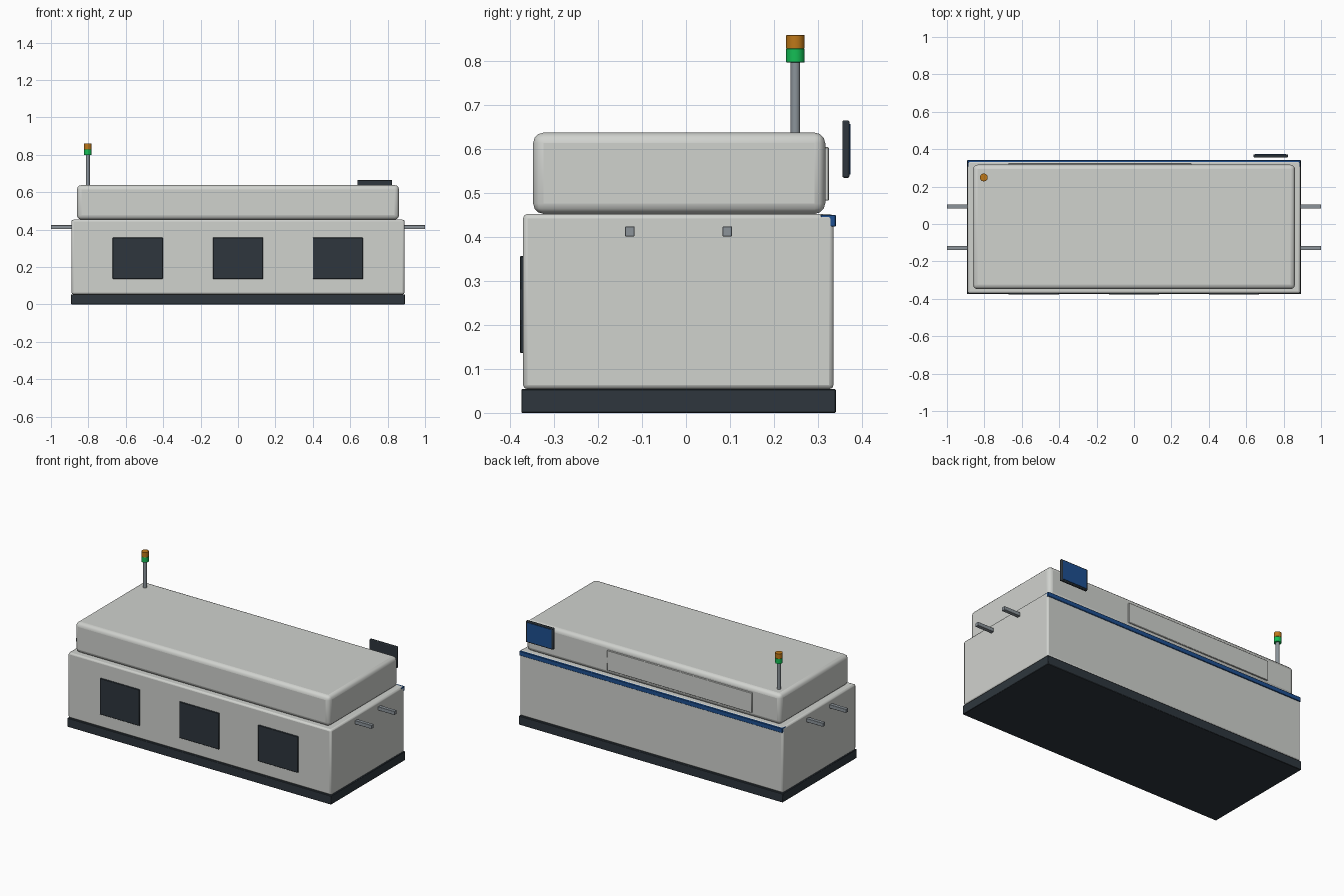
import bpy, math

if "Cube" in bpy.data.objects:
    bpy.data.objects.remove(bpy.data.objects["Cube"])


def material(name, srgb):
    m = bpy.data.materials.new(name)
    lin = [((c / 255 + 0.055) / 1.055) ** 2.4 for c in srgb]
    m.diffuse_color = (*lin, 1)
    m.use_nodes = True
    m.node_tree.nodes["Principled BSDF"].inputs["Base Color"].default_value = m.diffuse_color
    return m


GREY = material("light grey", (208, 210, 206))
DARK = material("dark slate", (46, 54, 61))
BLUE = material("blue", (30, 80, 145))
STEEL = material("steel", (140, 148, 154))
GREEN = material("green lamp", (20, 190, 85))
AMBER = material("amber lamp", (190, 120, 25))


def finish(ob, name, mat, bevel, segments):
    ob.name = name
    ob.data.materials.append(mat)
    if bevel:
        mod = ob.modifiers.new("bevel", 'BEVEL')
        mod.width, mod.segments = bevel, segments
        mod.limit_method = 'ANGLE'
    bpy.ops.object.shade_smooth_by_angle(angle=math.radians(35))
    return ob


def box(name, x, y, z, mat, bevel=0.0, segments=2):
    """Box given by its (min, max) range on each axis."""
    bpy.ops.mesh.primitive_cube_add(size=1, location=[(a + b) / 2 for a, b in (x, y, z)])
    ob = bpy.context.object
    ob.scale = [b - a for a, b in (x, y, z)]
    bpy.ops.object.transform_apply(location=False, rotation=False, scale=True)
    return finish(ob, name, mat, bevel, segments)


def cylinder(name, x, y, z, radius, mat, bevel=0.0):
    bpy.ops.mesh.primitive_cylinder_add(vertices=32, radius=radius, depth=z[1] - z[0],
                                        location=(x, y, sum(z) / 2))
    return finish(bpy.context.object, name, mat, bevel, 2)


# Cabinet: plinth, body and upper hood
box("plinth", (-0.892, 0.892), (-0.375, 0.341), (0, 0.054), DARK, 0.002, 1)
box("body", (-0.89, 0.89), (-0.371, 0.336), (0.054, 0.453), GREY, 0.01)
box("hood", (-0.861, 0.861), (-0.348, 0.317), (0.453, 0.638), GREY, 0.024, 3)
box("hood_rear_panel", (-0.672, 0.307), (0.31, 0.325), (0.483, 0.605), GREY, 0.002, 1)

# Front doors
for i, cx in enumerate((-0.536, 0, 0.534)):
    box(f"front_door_{i + 1}", (cx - 0.134, cx + 0.134), (-0.378, -0.368),
        (0.136, 0.357), DARK, 0.002, 1)

# Blue trim along the rear top edge
box("rear_trim", (-0.889, 0.889), (0.306, 0.341), (0.424, 0.451), BLUE, 0.002, 1)

# Conveyor rails sticking out of both ends
for side, s in (("left", -1), ("right", 1)):
    for place, cy in (("front", -0.128), ("rear", 0.094)):
        box(f"{side}_{place}_rail", sorted((s * 0.85, s)), (cy - 0.011, cy + 0.011),
            (0.402, 0.424), STEEL, 0.001, 1)

# Operator monitor behind the hood, screen facing back
box("monitor", (0.639, 0.823), (0.356, 0.372), (0.535, 0.666), DARK, 0.004)
box("monitor_screen", (0.648, 0.814), (0.37, 0.375), (0.543, 0.658), BLUE)

# Signal tower
cylinder("tower_pole", -0.803, 0.249, (0.63, 0.80), 0.011, STEEL)
cylinder("green_lamp", -0.803, 0.249, (0.798, 0.829), 0.021, GREEN, 0.001)
cylinder("amber_lamp", -0.803, 0.249, (0.829, 0.86), 0.021, AMBER, 0.001)
